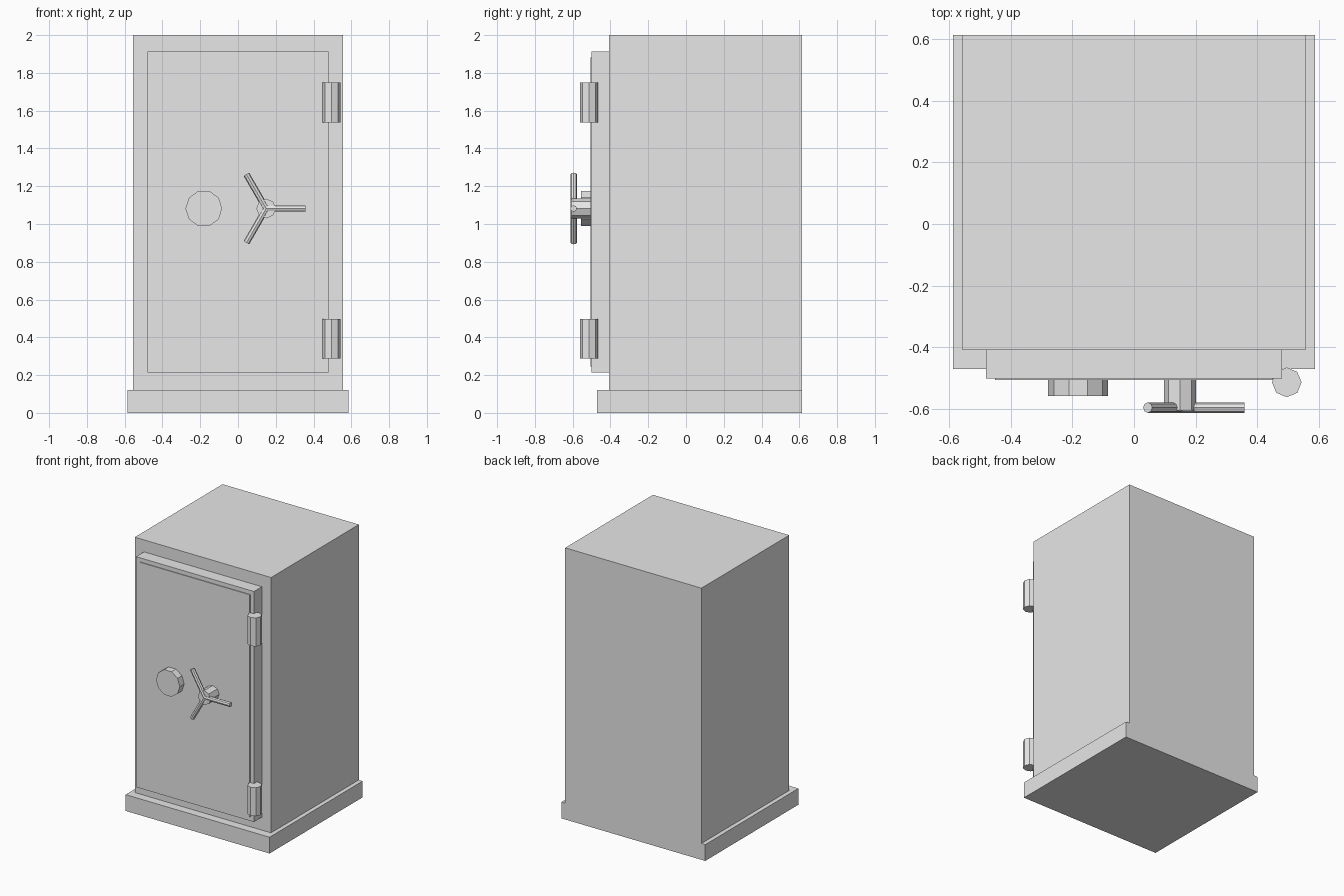
import bpy
import math
from mathutils import Matrix, Vector

cube = bpy.data.objects.get("Cube")
if cube:
    bpy.data.objects.remove(cube, do_unlink=True)

# Single painted-metal colour
grey = bpy.data.materials.new("grey_metal")
grey.use_nodes = True
colour = (0.8, 0.8, 0.8, 1)
grey.diffuse_color = colour
grey.node_tree.nodes["Principled BSDF"].inputs["Base Color"].default_value = colour


def finish(name):
    obj = bpy.context.object
    obj.name = obj.data.name = name
    obj.data.materials.append(grey)
    return obj


def box(name, low, high):
    """Box between two opposite corners."""
    low, high = Vector(low), Vector(high)
    bpy.ops.mesh.primitive_cube_add(size=1)
    obj = finish(name)
    obj.data.transform(Matrix.Translation((low + high) / 2) @ Matrix.Diagonal((high - low).to_4d()))
    return obj


def rod(name, start, end, radius, sides, spin=0):
    """Flat-sided prism running from start to end."""
    start, end = Vector(start), Vector(end)
    axis = end - start
    bpy.ops.mesh.primitive_cylinder_add(vertices=sides, radius=radius, depth=axis.length)
    obj = finish(name)
    turn = Vector((0, 0, 1)).rotation_difference(axis).to_matrix().to_4x4()
    obj.data.transform(Matrix.Translation((start + end) / 2) @ turn @ Matrix.Rotation(spin, 4, "Z"))
    return obj


BACK = 0.613
DOOR_FRONT = -0.5

# Cabinet and plinth share a flush back
box("plinth", (-0.586, -0.47, 0), (0.586, BACK, 0.12))
box("cabinet", (-0.555, -0.408, 0.12), (0.555, BACK, 2))

# Door slab with a thin raised panel
box("door", (-0.48, DOOR_FRONT, 0.215), (0.48, -0.408, 1.912))
box("door_panel", (-0.45, DOOR_FRONT - 0.006, 0.245), (0.45, DOOR_FRONT, 1.882))

# Hinge barrels
for name, bottom in (("lower_hinge", 0.288), ("upper_hinge", 1.538)):
    rod(name, (0.495, -0.513, bottom), (0.495, -0.513, bottom + 0.21), 0.048, 8)

# Combination dial, with a flat on top
rod("dial", (-0.181, DOOR_FRONT, 1.082), (-0.181, -0.557, 1.082), 0.097, 10, math.pi / 10)

# Three-spoke handle on a hub
hub = Vector((0.149, 0, 1.082))
rod("handle_hub", hub + Vector((0, DOOR_FRONT, 0)), hub + Vector((0, -0.605, 0)), 0.052, 8)
centre = hub + Vector((0, -0.595, 0))
for i in range(3):
    a = math.tau * i / 3
    tip = centre + Vector((math.cos(a), 0, math.sin(a))) * 0.209
    rod(f"handle_spoke_{i + 1}", centre, tip, 0.017, 8)
